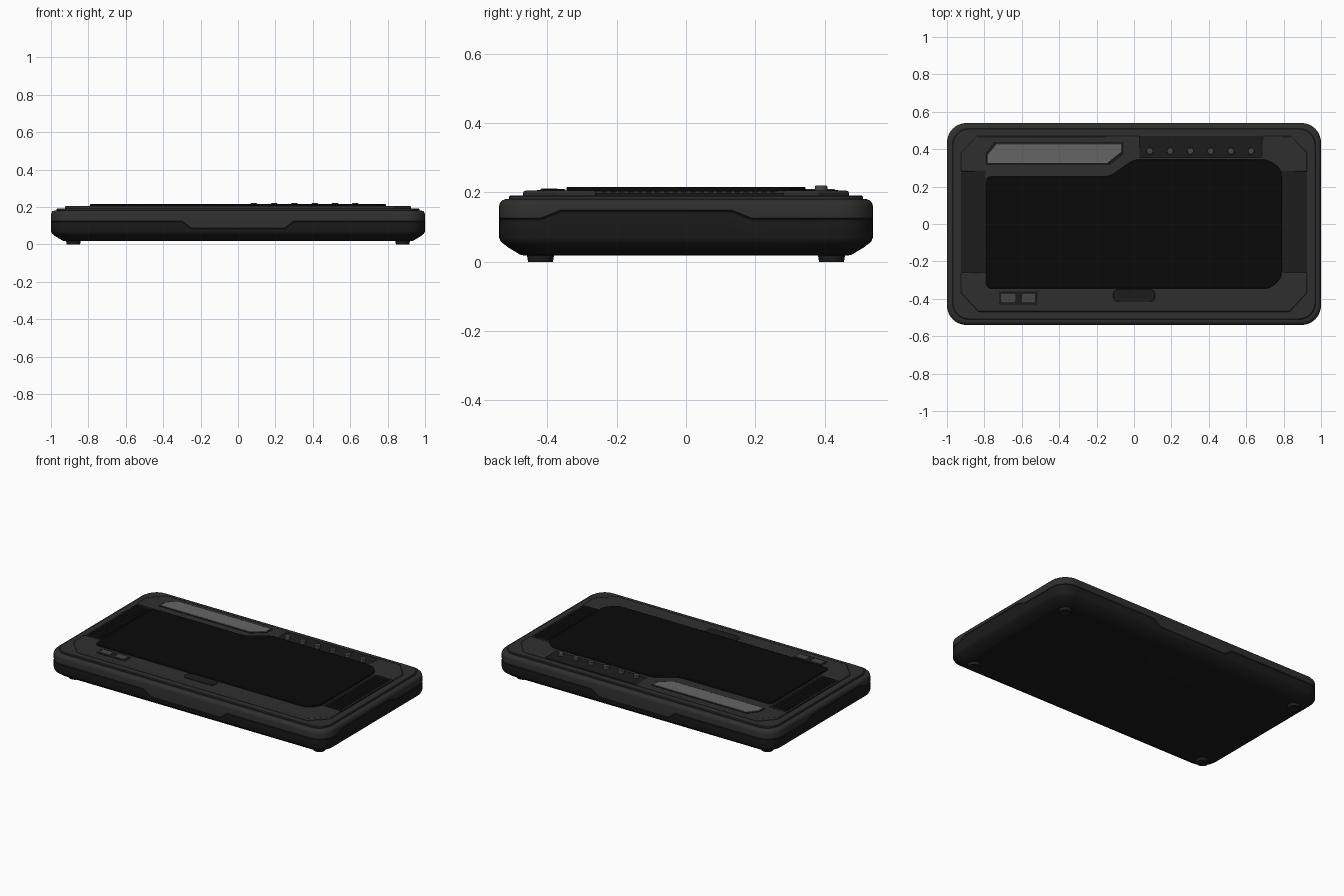
import bpy, bmesh, math
from mathutils import Vector

if "Cube" in bpy.data.objects:
    bpy.data.objects.remove(bpy.data.objects["Cube"])


def material(name, v):
    m = bpy.data.materials.new(name)
    m.diffuse_color = (v, v, v, 1)
    m.use_nodes = True
    m.node_tree.nodes["Principled BSDF"].inputs["Base Color"].default_value = m.diffuse_color
    return m


SHELL = material("shell_grey", 0.028)
LOWER = material("lower_black", 0.011)
TRIM = material("trim_black", 0.012)
GLASS = material("glass_black", 0.003)
SILVER = material("silver", 0.13)
BUTTON = material("button_grey", 0.06)


def finish(name, bm, mat, bevel=0):
    bmesh.ops.recalc_face_normals(bm, faces=bm.faces)
    me = bpy.data.meshes.new(name)
    bm.to_mesh(me)
    bm.free()
    ob = bpy.data.objects.new(name, me)
    bpy.context.collection.objects.link(ob)
    me.materials.append(mat)
    bpy.ops.object.select_all(action='DESELECT')
    ob.select_set(True)
    bpy.context.view_layer.objects.active = ob
    bpy.ops.object.shade_smooth_by_angle(angle=math.radians(32))
    if bevel:
        b = ob.modifiers.new("bevel", 'BEVEL')
        b.width, b.segments, b.limit_method = bevel, 2, 'ANGLE'
    return ob


def outline(pts):
    """Polygon from (x, y) or (x, y, r) points, corners with r rounded."""
    out, n = [], len(pts)
    for i, p in enumerate(pts):
        c = Vector(p[:2])
        if len(p) < 3:
            out.append(c)
            continue
        a = c + (Vector(pts[i - 1][:2]) - c).normalized() * p[2]
        b = c + (Vector(pts[(i + 1) % n][:2]) - c).normalized() * p[2]
        for k in range(7):
            t = k / 6
            out.append(a * (1 - t) ** 2 + c * 2 * t * (1 - t) + b * t * t)
    return out


def rect(x0, x1, y0, y1, r=0):
    pts = [(x0, y0), (x1, y0), (x1, y1), (x0, y1)]
    return [p + (r,) for p in pts] if r else pts


def prism(name, polys, z0, z1, mat, bevel=0):
    bm = bmesh.new()
    for poly in polys:
        pts = outline(poly)
        lo = [bm.verts.new((p.x, p.y, z0)) for p in pts]
        hi = [bm.verts.new((p.x, p.y, z1)) for p in pts]
        bm.faces.new(lo[::-1])
        bm.faces.new(hi)
        for i in range(len(pts)):
            j = (i + 1) % len(pts)
            bm.faces.new((lo[i], lo[j], hi[j], hi[i]))
    return finish(name, bm, mat, bevel)


def seam(x, y):
    """Height of the stepped split line around the case."""
    if abs(x) > 0.9:
        return 0.147 if -0.37 < y < 0.14 else 0.123
    return 0.085 if abs(x) < 0.27 else 0.123


def ring(inset, z):
    """Rounded rectangle with break points for the seam steps."""
    hx, hy, r = 1 - inset, 0.54 - inset, max(0.105 - inset * 0.6, 0.04)
    xs, ys = [0.30, 0.25, -0.25, -0.30], [0.19, 0.13, -0.36, -0.42]
    sides = [[(x, hy) for x in xs], [(-hx, y) for y in ys],
             [(x, -hy) for x in xs[::-1]], [(hx, y) for y in ys[::-1]]]
    out = []
    for q, (sx, sy) in enumerate([(1, 1), (-1, 1), (-1, -1), (1, -1)]):
        for k in range(9):
            a = math.pi / 2 * (q + k / 8)
            out.append((sx * (hx - r) + r * math.cos(a), sy * (hy - r) + r * math.sin(a)))
        out += sides[q]
    return [(x, y, seam(x, y) + z[0] if isinstance(z, tuple) else z) for x, y in out]


def loft(name, profile, mat):
    bm = bmesh.new()
    rows = [[bm.verts.new(p) for p in ring(*s)] for s in profile]
    for a, b in zip(rows, rows[1:]):
        for i in range(len(a)):
            j = (i + 1) % len(a)
            bm.faces.new((a[i], a[j], b[j], b[i]))
    if not isinstance(profile[0][1], tuple):
        bm.faces.new(rows[0])
    if not isinstance(profile[-1][1], tuple):
        bm.faces.new(rows[-1])
    return finish(name, bm, mat)


# Case halves meeting in a shallow groove along the seam
loft("lower_shell", [(0.075, 0.018), (0.062, 0.02), (0.024, 0.043), (0.018, 0.048), (0.006, 0.057),
                     (0.0, 0.07), (0.0, (-0.003,)), (0.004, (0,))], LOWER)
loft("upper_shell", [(0.004, (0,)), (0.0, (0.003,)), (0.0, 0.16), (0.003, 0.17), (0.009, 0.177),
                     (0.019, 0.181), (0.03, 0.181)], SHELL)
loft("top_rim", [(0.029, 0.175), (0.029, 0.188), (0.033, 0.192)], SHELL)

# Raised chamfered deck, notched for the vents and indicator tray
deck = [(-.83, -.47), (.83, -.47), (.925, -.37), (.925, -.26), (.795, -.26), (.795, .28), (.925, .28),
        (.925, .38), (.84, .47), (.685, .47), (.685, .355), (.03, .355), (.03, .47), (-.84, .47),
        (-.925, .38), (-.925, .28), (-.795, .28), (-.795, -.26), (-.925, -.26), (-.925, -.37)]
prism("top_deck", [deck], 0.185, 0.205, SHELL, 0.006)

# Screen
screen = [(-.79, -.345, .03), (.73, -.345, .03), (.79, -.285, .03), (.79, .285, .03), (.73, .345, .05),
          (0, .345, .03), (-.13, .255, .03), (-.79, .255, .03)]
prism("screen", [screen], 0.19, 0.216, GLASS, 0.004)

# Side vents with ribs
for side, s in (("left", -1), ("right", 1)):
    x0, x1 = sorted((s * .795, s * .925))
    prism(side + "_vent_base", [rect(x0, x1, -.26, .28)], 0.185, 0.198, TRIM)
    x0, x1 = sorted((s * .812, s * .908))
    prism(side + "_vent_ribs", [rect(x0, x1, -.243 + i * .0256, -.229 + i * .0256) for i in range(20)],
          0.195, 0.204, TRIM)

# Indicator tray and dots
prism("indicator_tray", [rect(.03, .685, .355, .47)], 0.185, 0.2, TRIM)
bm = bmesh.new()
for i in range(6):
    res = bmesh.ops.create_cone(bm, cap_ends=True, segments=24, radius1=.018, radius2=.018, depth=.025)
    bmesh.ops.translate(bm, verts=res["verts"], vec=(.085 + i * .1083, .39, .2075))
finish("indicator_dots", bm, BUTTON, 0.003)

# Silver bar in its dark surround
def bar(g):
    return [(-.785 - g, .325 - g), (-.14 + g, .325 - g), (-.065 + g, .385 - g), (-.065 + g, .43 + g),
            (-.735 - g, .43 + g), (-.785 - g, .37 + g)]
prism("bar_surround", [bar(.009)], 0.195, 0.207, TRIM, 0.001)
prism("silver_bar", [bar(0)], 0.195, 0.2095, SILVER, 0.002)

# Twin buttons and pill key
prism("button_surround", [rect(-.722, -.515, -.43, -.36, .012)], 0.195, 0.207, TRIM, 0.001)
prism("buttons", [rect(-.712, -.633, -.42, -.37, .008), rect(-.603, -.525, -.42, -.37, .008)],
      0.195, 0.211, BUTTON, 0.002)
prism("pill_key", [rect(-.112, .112, -.415, -.348, .03)], 0.195, 0.2095, TRIM, 0.003)

# Feet with recessed centres
bm = bmesh.new()
for sx in (-1, 1):
    for sy in (-1, 1):
        res = bmesh.ops.create_cone(bm, cap_ends=True, segments=32, radius1=.036, radius2=.041, depth=.03)
        bmesh.ops.translate(bm, verts=res["verts"], vec=(sx * .88, sy * .42, .015))
bm.normal_update()
bottoms = [f for f in bm.faces if f.normal.z < -0.9]
bmesh.ops.inset_individual(bm, faces=bottoms, thickness=.014)
for f in bottoms:
    for v in f.verts:
        v.co.z += .006
finish("feet", bm, TRIM)
